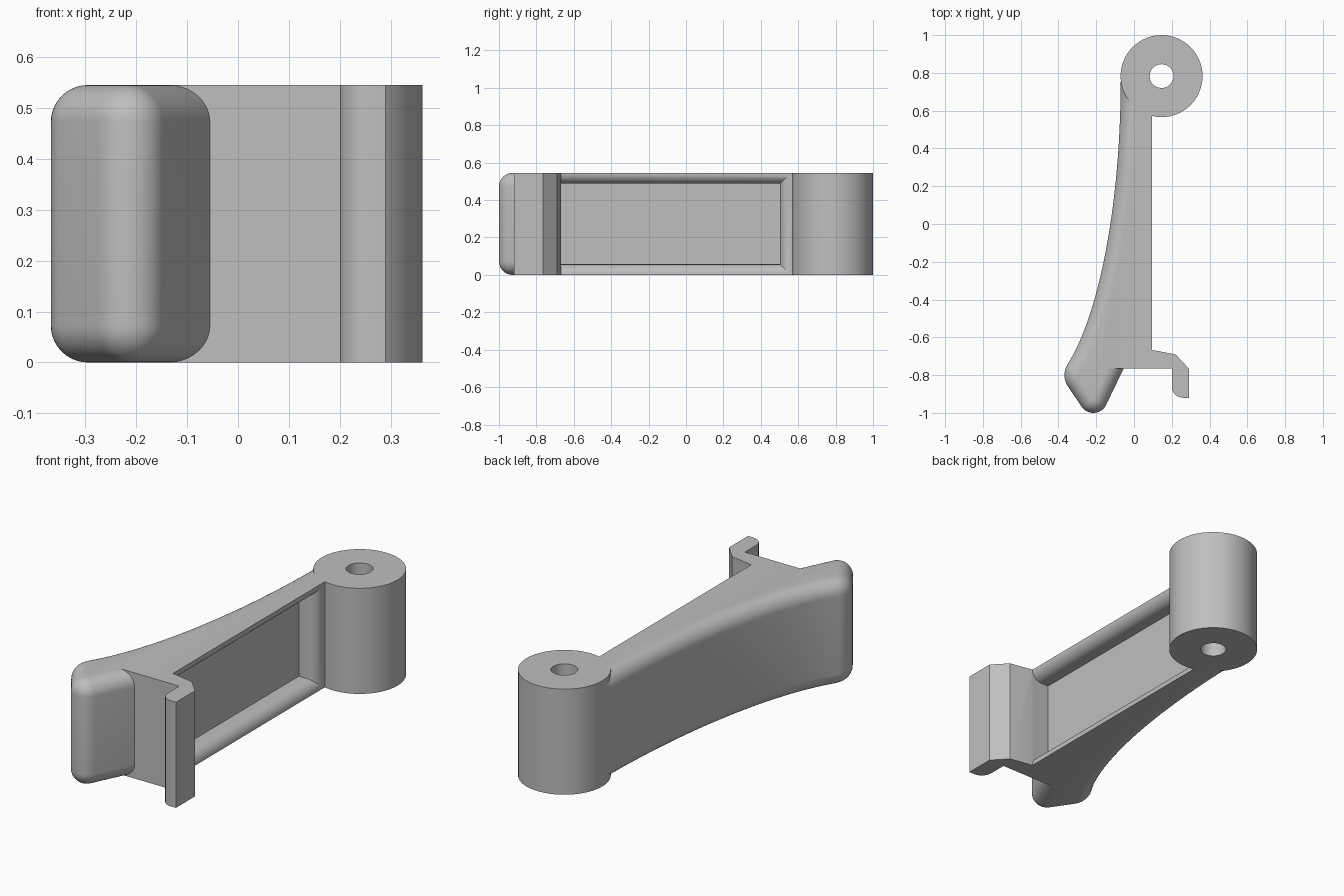
import bpy, bmesh
from math import sin, cos, pi, radians, sqrt
from mathutils import Vector

if "Cube" in bpy.data.objects:
    bpy.data.objects.remove(bpy.data.objects["Cube"])

H = 0.545       # overall height
EDGE = 0.073    # rounding of the grip edge
RIM = 0.057     # rounding of the recess rim

grey = bpy.data.materials.new("plain grey")
grey.use_nodes = True
grey.diffuse_color = (0.52, 0.52, 0.52, 1)
grey.node_tree.nodes["Principled BSDF"].inputs["Base Color"].default_value = (0.52, 0.52, 0.52, 1)


def loft(name, rings):
    """Closed solid through matching rings of 3D points."""
    bm = bmesh.new()
    loops = [[bm.verts.new(p) for p in ring] for ring in rings]
    n = len(loops[0])
    for a, b in zip(loops, loops[1:]):
        for k in range(n):
            bm.faces.new((a[k], a[(k + 1) % n], b[(k + 1) % n], b[k]))
    bm.faces.new(loops[0][::-1])
    bm.faces.new(loops[-1])
    bmesh.ops.recalc_face_normals(bm, faces=bm.faces)
    mesh = bpy.data.meshes.new(name)
    bm.to_mesh(mesh)
    bm.free()
    mesh.materials.append(grey)
    obj = bpy.data.objects.new(name, mesh)
    bpy.context.collection.objects.link(obj)
    return obj


def prism(name, pts, z0=0, z1=H):
    return loft(name, [[(x, y, z) for x, y in pts] for z in (z0, z1)])


def arc(cx, cy, r, start, end, steps):
    angles = [radians(start + (end - start) * k / steps) for k in range(steps + 1)]
    return [Vector((cx + r * cos(a), cy + r * sin(a))) for a in angles]


def bezier(p, steps):
    p = [Vector(q) for q in p]
    ts = [k / steps for k in range(steps + 1)]
    return [p[0] * (1 - t) ** 3 + p[1] * 3 * t * (1 - t) ** 2
            + p[2] * 3 * t * t * (1 - t) + p[3] * t ** 3 for t in ts]


def combine(target, other, operation):
    mod = target.modifiers.new(operation.title(), "BOOLEAN")
    mod.operation = operation
    mod.solver = "EXACT"
    mod.object = other
    bpy.context.view_layer.objects.active = target
    bpy.ops.object.modifier_apply(modifier=mod.name)
    bpy.data.objects.remove(other)


# Grip outline: slanted inner nose, nose tip, bulge, long concave back
grip = [Vector((-0.055, -0.765))]
grip += arc(-0.215, -0.925, 0.075, -27, -145, 14)
grip += arc(-0.26, -0.8, 0.108, -145, -210, 10)
grip += bezier([(-0.335, -0.715), (-0.185, -0.455), (-0.07, 0.1), (-0.07, 0.78)], 28)


def inset_grip(d):
    """Grip outline moved inwards by d."""
    out = []
    for k, p in enumerate(grip):
        t = grip[min(k + 1, len(grip) - 1)] - grip[max(k - 1, 0)]
        n = Vector((-t.y, t.x)).normalized()
        if n.dot(Vector((0.1, -0.7)) - p) < 0 and k > 30:
            n = -n
        inward = Vector((t.y, -t.x)).normalized()
        if k == 0:
            out.append(p - Vector((d / cos(radians(27)), 0)))
        else:
            out.append(p + inward * d)
    return out


# Lever with rounded grip edge at top and bottom
steps = 10
profile = []
for k in range(steps + 1):
    a = pi / 2 * k / steps
    profile.append((EDGE * (1 - cos(a)), EDGE * (1 - sin(a))))
profile += [(H - z, d) for z, d in reversed(profile)]
back = [Vector((0.06, 0.7)), Vector((0.095, 0.6)), Vector((0.095, -0.765))]
lever = loft("lever", [[(p.x, p.y, z) for p in inset_grip(d) + back] for z, d in profile])

# Recess with a rounded rim, cut from the right side
FACE = 0.095
levels = [(-0.005, RIM)]
for k in range(11):
    a = pi / 2 * k / 10
    levels.append((FACE - RIM + RIM * sin(a), max(RIM * cos(a), 0.002)))
levels.append((FACE + 0.01, 0.002))
recess = loft("recess_cutter", [
    [(x, -0.667, i), (x, 0.56 - i, i), (x, 0.56 - i, H - i), (x, -0.667, H - i)]
    for x, i in levels])
combine(lever, recess, "DIFFERENCE")

# Hinge barrel with pin hole
barrel = prism("hinge_barrel", arc(0.146, 0.783, 0.217, 0, 354.375, 63))
combine(lever, barrel, "UNION")
hole = prism("pin_hole_cutter", arc(0.146, 0.783, 0.063, 0, 352.5, 47), -0.1, H + 0.1)
combine(lever, hole, "DIFFERENCE")

# Latch hook
hook_pts = [(0.08, -0.765), (0.08, -0.668), (0.095, -0.667), (0.22, -0.69),
            (0.29, -0.765), (0.29, -0.92)]
hook_pts += [tuple(p) for p in arc(0.26, -0.86, 0.06, -90, -180, 8)]
hook_pts.append((0.2, -0.765))
hook = prism("latch_hook", hook_pts)
combine(lever, hook, "UNION")

# Smooth the curves, keep the edges sharp
for o in bpy.context.selected_objects:
    o.select_set(False)
lever.select_set(True)
bpy.context.view_layer.objects.active = lever
bpy.ops.object.shade_smooth_by_angle(angle=radians(25))
